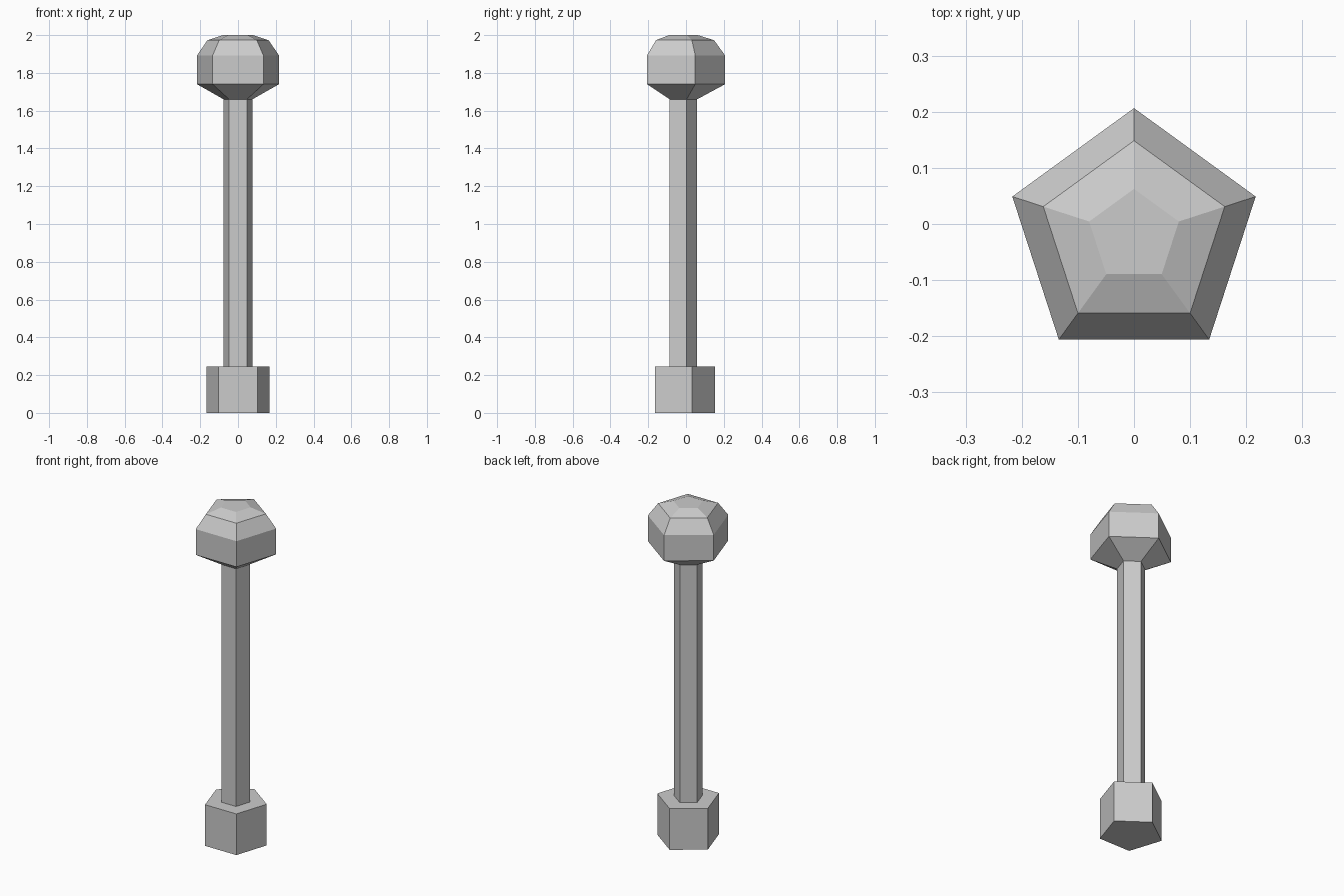
import bpy, bmesh
from math import sin, cos, pi

if "Cube" in bpy.data.objects:
    bpy.data.objects.remove(bpy.data.objects["Cube"])

SIDES = 5
CENTRE_Y = -0.0215  # centres the pentagon's bounding box on y = 0

# (radius, z) outline from the floor to the crown
PROFILE = [
    (0.175, 0.0), (0.175, 0.245),                    # base block
    (0.080, 0.245), (0.080, 1.66),                   # shaft
    (0.228, 1.74), (0.228, 1.893),                   # head, flared underside and sides
    (0.170, 1.973), (0.084, 2.0),                    # faceted crown
]


def ring(bm, radius, z):
    """Pentagon with one corner pointing to the back (+y)."""
    angles = [pi / 2 + 2 * pi * i / SIDES for i in range(SIDES)]
    return [bm.verts.new((radius * cos(a), CENTRE_Y + radius * sin(a), z))
            for a in angles]


def lathe(name, profile):
    bm = bmesh.new()
    rings = [ring(bm, r, z) for r, z in profile]
    for low, high in zip(rings, rings[1:]):
        for i in range(SIDES):
            j = (i + 1) % SIDES
            bm.faces.new((low[i], low[j], high[j], high[i]))
    bm.faces.new(rings[0][::-1])
    bm.faces.new(rings[-1])
    bmesh.ops.recalc_face_normals(bm, faces=bm.faces)
    mesh = bpy.data.meshes.new(name)
    bm.to_mesh(mesh)
    bm.free()
    obj = bpy.data.objects.new(name, mesh)
    bpy.context.collection.objects.link(obj)
    return obj


# Base, shaft and head as one continuous closed surface
lathe("post_with_base_and_head", PROFILE)
